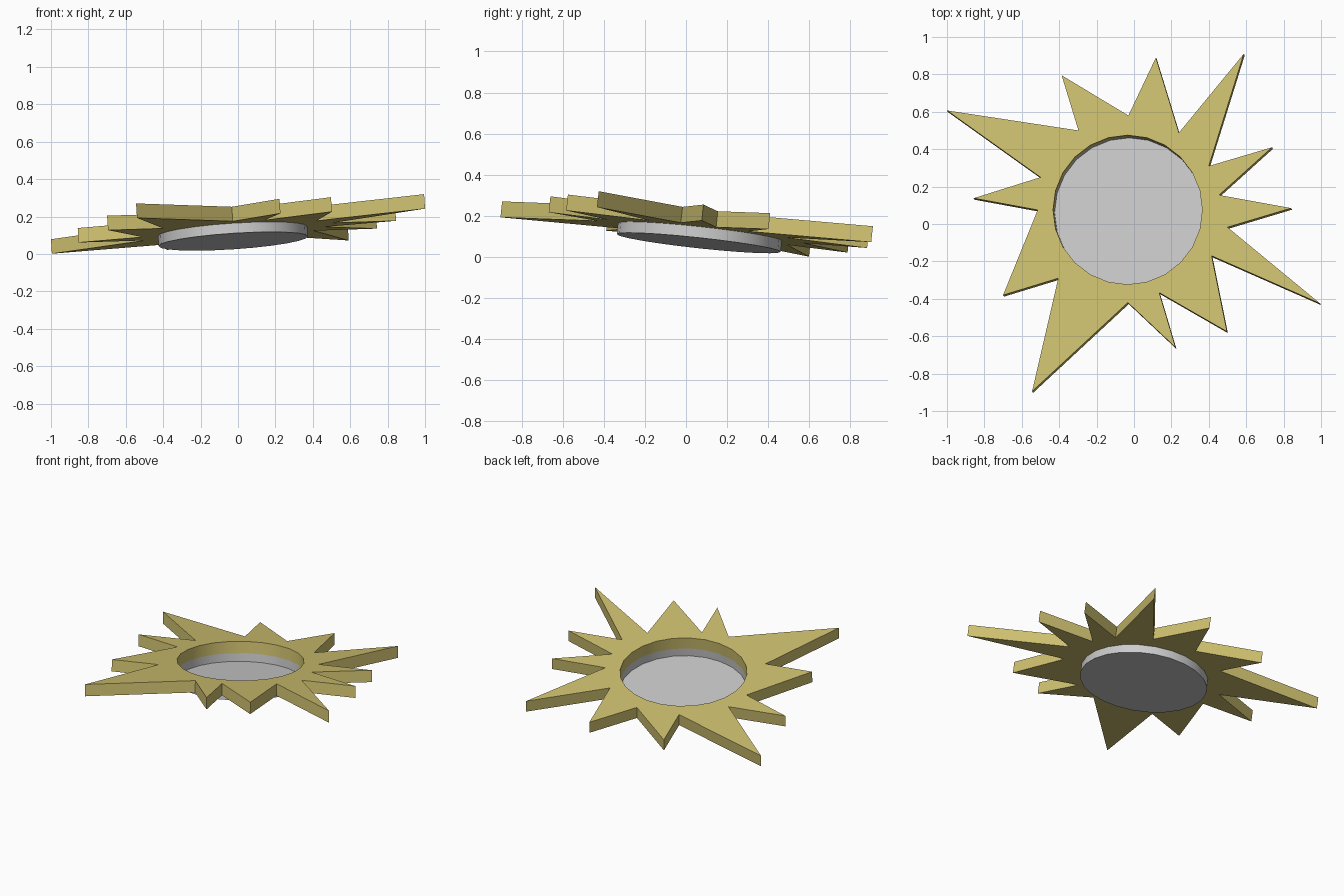
import bpy, bmesh, math
from mathutils import Vector

if "Cube" in bpy.data.objects:
    bpy.data.objects.remove(bpy.data.objects["Cube"])

# Tilted plane of the star's upper face: z = A + B*x + C*y
A, B, C = 0.209, 0.065, -0.1077
NORMAL = Vector((-B, -C, 1)).normalized()
THICK, DEPTH = 0.078, 0.132
CX, CY, RADIUS, SIDES = -0.034, 0.076, 0.399, 24


def on_plane(x, y):
    return Vector((x, y, A + B * x + C * y))


def ring(bm, points):
    verts = [bm.verts.new(p) for p in points]
    edges = [bm.edges.new((verts[i - 1], verts[i])) for i in range(len(verts))]
    return verts, edges


def finish(bm, name, colour=None):
    mesh = bpy.data.meshes.new(name)
    bm.to_mesh(mesh)
    bm.free()
    obj = bpy.data.objects.new(name, mesh)
    bpy.context.collection.objects.link(obj)
    if colour:
        mat = bpy.data.materials.new(name + "_colour")
        mat.diffuse_color = colour
        mat.use_nodes = True
        mat.node_tree.nodes["Principled BSDF"].inputs["Base Color"].default_value = mat.diffuse_color
        mesh.materials.append(mat)
    bpy.ops.object.select_all(action='DESELECT')
    obj.select_set(True)
    bpy.context.view_layer.objects.active = obj
    bpy.ops.object.shade_smooth_by_angle(angle=math.radians(25))
    return obj


circle = [on_plane(CX + RADIUS * math.cos(2 * math.pi * i / SIDES),
                   CY + RADIUS * math.sin(2 * math.pi * i / SIDES))
          for i in range(SIDES)]

# Irregular star outline: alternating tips and valleys
outline = [(-1, .607), (-.297, .5), (-.387, .795), (-.03, .58), (.117, .89),
           (.24, .488), (.587, .91), (.4, .31), (.738, .41), (.455, .155),
           (.84, .085), (.5, -.017), (.995, -.425), (.415, -.17),
           (.497, -.575), (.135, -.367), (.222, -.66), (-.033, -.42),
           (-.545, -.895), (-.405, -.29), (-.7, -.38), (-.515, .075),
           (-.857, .138), (-.5, .25)]

# Star plate with a round hole
bm = bmesh.new()
edges = ring(bm, [on_plane(x, y) for x, y in outline])[1] + ring(bm, circle)[1]
bmesh.ops.triangle_fill(bm, use_beauty=True, edges=edges, normal=NORMAL)
extruded = bmesh.ops.extrude_face_region(bm, geom=bm.faces[:], use_keep_orig=True)
lower = [g for g in extruded["geom"] if isinstance(g, bmesh.types.BMVert)]
bmesh.ops.translate(bm, verts=lower, vec=-NORMAL * THICK)
bmesh.ops.recalc_face_normals(bm, faces=bm.faces[:])
finish(bm, "star_plate", (0.62, 0.53, 0.16, 1))

# Shallow open cup under the hole
bm = bmesh.new()
rim = ring(bm, [p - NORMAL * THICK for p in circle])[0]
base = ring(bm, [p - NORMAL * DEPTH for p in circle])[0]
for i in range(SIDES):
    bm.faces.new((base[i - 1], base[i], rim[i], rim[i - 1]))
bm.faces.new(base[::-1])
finish(bm, "cup")
